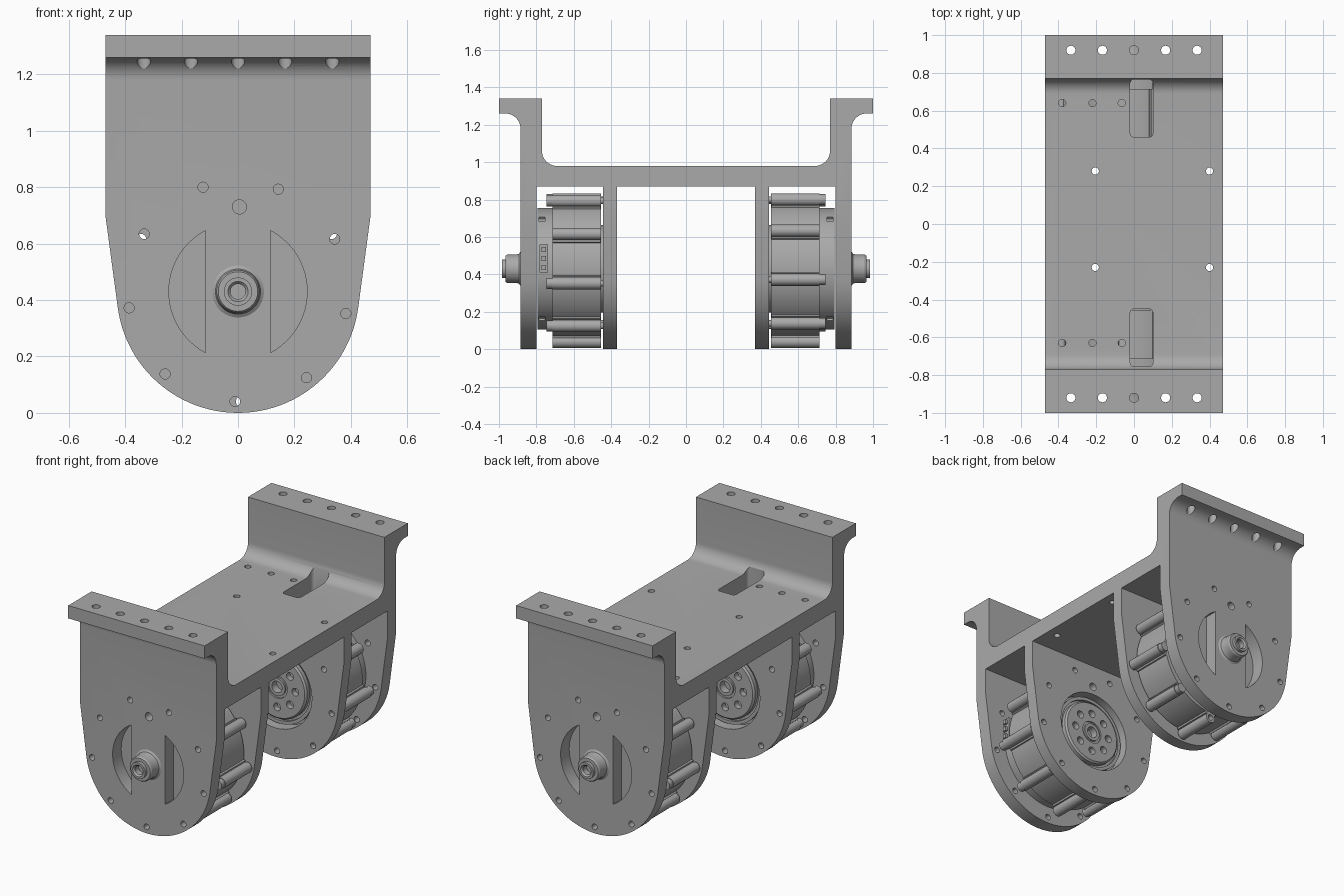
import bpy, bmesh
from math import sin, cos, pi, radians
from mathutils import Vector, Matrix

cube = bpy.data.objects.get("Cube")
if cube:
    bpy.data.objects.remove(cube, do_unlink=True)

AXLE = 0.43                                            # height of the motor axis
BOLT_RING = 0.39
RING = [radians(-88.5 + 40 * k) for k in range(9)]     # bolt positions
OPEN_HOLES = (0, 3, 6)                                 # ring holes without a bolt

metal = bpy.data.materials.new("machined_grey")
metal.use_nodes = True
metal.diffuse_color = (0.4, 0.4, 0.4, 1)
metal.node_tree.nodes["Principled BSDF"].inputs["Base Color"].default_value = (0.4, 0.4, 0.4, 1)


def arc(cx, cy, r, start, end, n=10):
    angles = [radians(start + (end - start) * i / n) for i in range(n + 1)]
    return [(cx + r * cos(a), cy + r * sin(a)) for a in angles]


def along_x(u, v, w): return (w, u, v)
def along_y(u, v, w): return (u, w, v)
def along_z(u, v, w): return (u, v, w)


def prism(bm, outline, place, lo, hi):
    """Extrude a 2D outline from lo to hi along one axis."""
    a = [bm.verts.new(place(u, v, lo)) for u, v in outline]
    b = [bm.verts.new(place(u, v, hi)) for u, v in outline]
    bm.faces.new(a)
    bm.faces.new(b)
    for i in range(len(a)):
        j = (i + 1) % len(a)
        bm.faces.new((a[i], a[j], b[j], b[i]))


def disc(cx, cy, r, n=20):
    return arc(cx, cy, r, 0, 360, n)[:-1]


def lathe(bm, profile, x=0, z=AXLE, steps=48, closed=False):
    """Spin (radius, y) points around an axis parallel to y."""
    verts = [bm.verts.new((x + r, y, z)) for r, y in profile]
    pairs = list(zip(verts, verts[1:])) + ([(verts[-1], verts[0])] if closed else [])
    edges = [bm.edges.new(p) for p in pairs]
    bmesh.ops.spin(bm, geom=verts + edges, cent=(x, 0, z), axis=(0, 1, 0),
                   angle=2 * pi, steps=steps)
    bmesh.ops.remove_doubles(bm, verts=bm.verts[:], dist=1e-5)


def box(bm, centre, size, turn=0):
    """Box placed in the motor frame, turned about the motor axis."""
    m = (Matrix.Translation((0, 0, AXLE)) @ Matrix.Rotation(-turn, 4, 'Y')
         @ Matrix.Translation(centre) @ Matrix.Diagonal((*size, 1)))
    bmesh.ops.create_cube(bm, size=1, matrix=m)


def finish(bm, name):
    bmesh.ops.recalc_face_normals(bm, faces=bm.faces[:])
    mesh = bpy.data.meshes.new(name)
    bm.to_mesh(mesh)
    bm.free()
    mesh.materials.append(metal)
    obj = bpy.data.objects.new(name, mesh)
    bpy.context.collection.objects.link(obj)
    return obj


def activate(obj):
    bpy.ops.object.select_all(action='DESELECT')
    obj.select_set(True)
    bpy.context.view_layer.objects.active = obj


def cut(obj, tool, operation):
    mod = obj.modifiers.new("cut", 'BOOLEAN')
    mod.operation, mod.solver, mod.object = operation, 'EXACT', tool
    activate(obj)
    bpy.ops.object.modifier_apply(modifier=mod.name)
    bpy.data.objects.remove(tool, do_unlink=True)


def smooth(obj):
    activate(obj)
    bpy.ops.object.shade_smooth_by_angle(angle=radians(30))


# Bracket: side profile with deck, four hanging plates and two flanges
half = (arc(0.69, 1.06, 0.08, -90, 0)
        + [(0.77, 1.34), (1, 1.34), (1, 1.26)]
        + arc(0.965, 1.18, 0.08, 90, 180)
        + [(0.885, -0.1), (0.80, -0.1), (0.80, 0.87), (0.445, 0.87),
           (0.445, -0.1), (0.37, -0.1), (0.37, 0.87)])
bm = bmesh.new()
prism(bm, half + [(-y, z) for y, z in reversed(half)], along_x, -0.6, 0.6)
bracket = finish(bm, "bracket")

# Rounded shield outline trims the plates
bm = bmesh.new()
shield = [(0.47, 1.5), (-0.47, 1.5), (-0.47, 0.70)]
shield += arc(0, AXLE, AXLE, 187.6, 352.4, 48) + [(0.47, 0.70)]
prism(bm, shield, along_y, -1.2, 1.2)
cut(bracket, finish(bm, "shield_trim"), 'INTERSECT')

# All holes and windows of the bracket
bm = bmesh.new()
for s in (1, -1):
    def turned(u, v, w): return (s * u, s * w, v)
    for a in RING:
        prism(bm, disc(BOLT_RING * cos(a), AXLE + BOLT_RING * sin(a), 0.018),
              turned, 0.3, 0.95)
    prism(bm, disc(-0.005, 0.73, 0.025), turned, 0.3, 0.95)
    prism(bm, disc(0, AXLE, 0.25, 64), turned, 0.3, 0.6)
    for start in (-62, 118):
        prism(bm, arc(0, AXLE, 0.245, start, start + 124, 24), turned, 0.7, 0.95)
    for i in range(-2, 3):
        prism(bm, disc(i * 0.167, s * 0.92, 0.024), along_z, 1.1, 1.4)
    # deck slot with rounded corners
    y0, y1 = (0.46, 0.765) if s > 0 else (-0.755, -0.45)
    r = 0.02
    slot = (arc(0.10 - r, y1 - r, r, 0, 90, 4) + arc(-0.02 + r, y1 - r, r, 90, 180, 4)
            + arc(-0.02 + r, y0 + r, r, 180, 270, 4) + arc(0.10 - r, y0 + r, r, 270, 360, 4))
    prism(bm, slot, along_z, 0.8, 1.12)
    for x in (-0.38, -0.22, -0.065):
        prism(bm, disc(x, 0.005 + s * 0.635, 0.019), along_z, 0.8, 1.05)
    for x in (-0.205, 0.40):
        prism(bm, disc(x, 0.025 + s * 0.255, 0.019), along_z, 0.8, 1.05)
cut(bracket, finish(bm, "bracket_holes"), 'DIFFERENCE')
smooth(bracket)

# Shaft boss on the outer plate
bm = bmesh.new()
lathe(bm, [(0, 0.94), (0.027, 0.94), (0.027, 0.975), (0.036, 0.985), (0.05, 0.985),
           (0.05, 0.965), (0.07, 0.965), (0.076, 0.955), (0.076, 0.905), (0.08, 0.893),
           (0.092, 0.885), (0.092, 0.87), (0, 0.87)])
boss = finish(bm, "shaft_boss")

# Motor body with stepped output face and rear cap
bm = bmesh.new()
lathe(bm, [(0, 0.43), (0.035, 0.43), (0.035, 0.383), (0.055, 0.383), (0.055, 0.395),
           (0.07, 0.395), (0.07, 0.385), (0.19, 0.385), (0.2, 0.395), (0.2, 0.42),
           (0.215, 0.42), (0.215, 0.405), (0.235, 0.405), (0.235, 0.455), (0.36, 0.455),
           (0.36, 0.715), (0.325, 0.715), (0.325, 0.795), (0, 0.795)], steps=72)
motor = finish(bm, "motor_body")
bm = bmesh.new()
for k in range(8):
    a = k * pi / 4
    prism(bm, disc(0.125 * cos(a), AXLE + 0.125 * sin(a), 0.024, 16), along_y, 0.35, 0.42)
for deg in (55, -55, 125, -125):
    box(bm, (0.325, 0.77, 0), (0.03, 0.03, 0.04), radians(deg))
cut(motor, finish(bm, "motor_cuts"), 'DIFFERENCE')

# Bolt lugs around the motor, each joined to the body by a web
bm = bmesh.new()
for a in RING:
    lathe(bm, [(0.018, 0.455), (0.033, 0.455), (0.033, 0.715), (0.018, 0.715)],
          BOLT_RING * cos(a), AXLE + BOLT_RING * sin(a), 20, True)
    box(bm, (0.355, 0.585, 0), (0.03, 0.258, 0.074), a)
lugs = finish(bm, "motor_lugs")

# Bolts with heads on the rear of the lugs
bm = bmesh.new()
for k, a in enumerate(RING):
    if k not in OPEN_HOLES:
        lathe(bm, [(0, 0.40), (0.017, 0.40), (0.017, 0.715), (0.029, 0.715),
                   (0.029, 0.747), (0, 0.747)],
              BOLT_RING * cos(a), AXLE + BOLT_RING * sin(a), 16)
bolts = finish(bm, "motor_bolts")

# Cable connector on the rear cap: a frame with three pins
bm = bmesh.new()
box(bm, (-0.32, 0.76, 0.055), (0.05, 0.046, 0.15))
for i in (-1, 0, 1):
    box(bm, (-0.35, 0.76, 0.055 + i * 0.048), (0.02, 0.024, 0.026))
connector = finish(bm, "cable_connector")

# Second set of parts on the front end, turned half a revolution
for obj in (boss, motor, lugs, bolts, connector):
    smooth(obj)
    front = obj.copy()
    front.name = "front_" + obj.name
    front.rotation_euler.z = pi
    bpy.context.collection.objects.link(front)
    obj.name = "rear_" + obj.name
